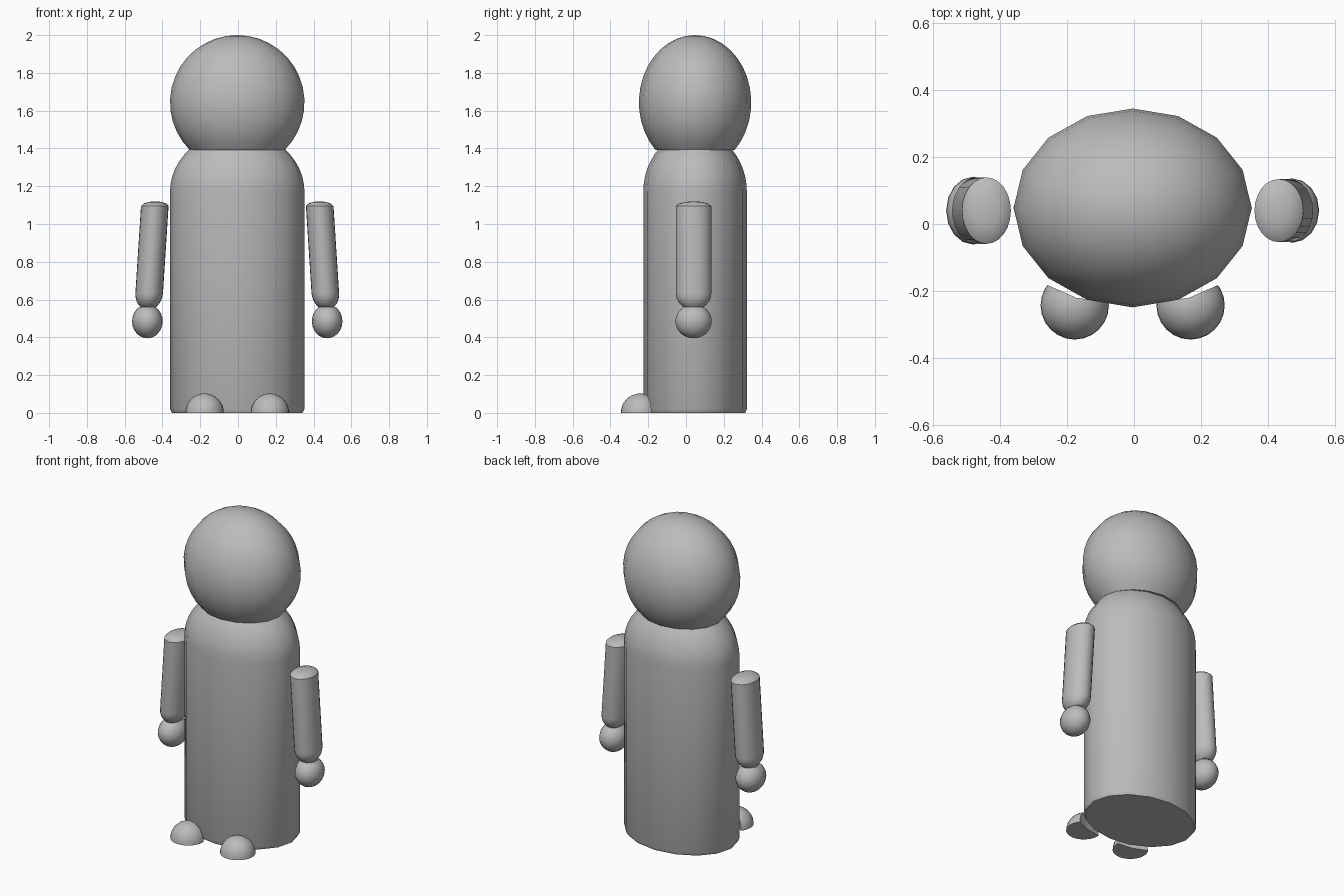
import bpy, bmesh, math
from mathutils import Vector

cube = bpy.data.objects.get("Cube")
if cube:
    bpy.data.objects.remove(cube, do_unlink=True)

grey = bpy.data.materials.new("plain grey")
grey.use_nodes = True
colour = (0.5, 0.5, 0.5, 1)
grey.diffuse_color = colour
grey.node_tree.nodes["Principled BSDF"].inputs["Base Color"].default_value = colour


def lathe(name, profile, ratio, base, top=None, sides=16):
    """Stack elliptical rings (radius, z) along a line leaning from base to top."""
    base = Vector(base)
    top = Vector(top or base)
    z_low, z_high = profile[0][1], profile[-1][1]
    bm = bmesh.new()
    rings = []
    for r, z in profile:
        c = base.lerp(top, (z - z_low) / (z_high - z_low))
        if r < 1e-4:
            rings.append([bm.verts.new((c.x, c.y, z))])
            continue
        rings.append([bm.verts.new((c.x + r * math.cos(a), c.y + r * ratio * math.sin(a), z))
                      for a in (2 * math.pi * i / sides for i in range(sides))])
    for low, high in zip(rings, rings[1:]):
        for i in range(sides):
            j = (i + 1) % sides
            if len(high) == 1:
                bm.faces.new((low[i], low[j], high[0]))
            elif len(low) == 1:
                bm.faces.new((low[0], high[j], high[i]))
            else:
                bm.faces.new((low[i], low[j], high[j], high[i]))
    for ring in (rings[0], rings[-1]):
        if len(ring) > 1:
            bm.faces.new(ring)
    bmesh.ops.recalc_face_normals(bm, faces=bm.faces)
    mesh = bpy.data.meshes.new(name)
    bm.to_mesh(mesh)
    bm.free()
    obj = bpy.data.objects.new(name, mesh)
    bpy.context.collection.objects.link(obj)
    mesh.materials.append(grey)
    return obj


def activate(obj):
    bpy.ops.object.select_all(action='DESELECT')
    obj.select_set(True)
    bpy.context.view_layer.objects.active = obj


def smooth(obj):
    activate(obj)
    bpy.ops.object.shade_smooth_by_angle(angle=math.radians(40))


def ball(radius, height, centre_z, start, end, steps):
    """Profile of an ellipsoid between two latitudes in degrees."""
    lats = [math.radians(start + (end - start) * i / steps) for i in range(steps + 1)]
    return [(radius * math.cos(a), centre_z + height * math.sin(a)) for a in lats]


MID_X, MID_Y = -0.004, 0.048

# Robe-like body: straight sides, rounded shoulders
shoulders = ball(0.356, 0.32, 1.17, 0, 45, 6)
body = lathe("body", [(0.345, 0), (0.356, 0.02)] + shoulders, 0.77, (MID_X, MID_Y, 0))
smooth(body)

# Head, cut flat at the neck
head = lathe("head", ball(0.356, 0.356, 1.644, -45, 90, 14), 0.835, (MID_X, MID_Y, 0))
smooth(head)

for side, word in ((-1, "right"), (1, "left")):
    # Arm: leaning sleeve with a rounded cuff and a shallow domed top
    depth = 1.36 if side < 0 else 1.29
    cuff = ball(0.073, 0.09, 0.635, -57, 0, 5)
    dome = [(0.06, 1.108), (0.035, 1.117), (0, 1.12)]
    arm = lathe(word + "_arm", cuff + [(0.073, 1.095)] + dome, depth,
                (MID_X + side * 0.471, 0.04, 0), (MID_X + side * 0.435, 0.04, 0), 24)
    smooth(arm)

    # Hand
    hand = lathe(word + "_hand", ball(0.081, 0.09, 0.485, -90, 57, 10), depth * 0.92,
                 (MID_X + side * 0.476, 0.04, 0))
    smooth(hand)

    # Foot: dome trimmed behind to the curve of the body
    foot = lathe(word + "_foot", ball(0.102, 0.103, 0, 0, 90, 8), 1,
                 (MID_X + side * 0.173, -0.243, 0), sides=24)
    cutter = lathe("foot_cutter", [(0.44, -0.1), (0.44, 0.3)], 0.66, (MID_X, MID_Y, 0))
    cutter.hide_render = True
    trim = foot.modifiers.new("trim", 'BOOLEAN')
    trim.operation = 'DIFFERENCE'
    trim.solver = 'EXACT'
    trim.object = cutter
    activate(foot)
    bpy.ops.object.modifier_apply(modifier=trim.name)
    bpy.data.objects.remove(cutter, do_unlink=True)
    smooth(foot)
